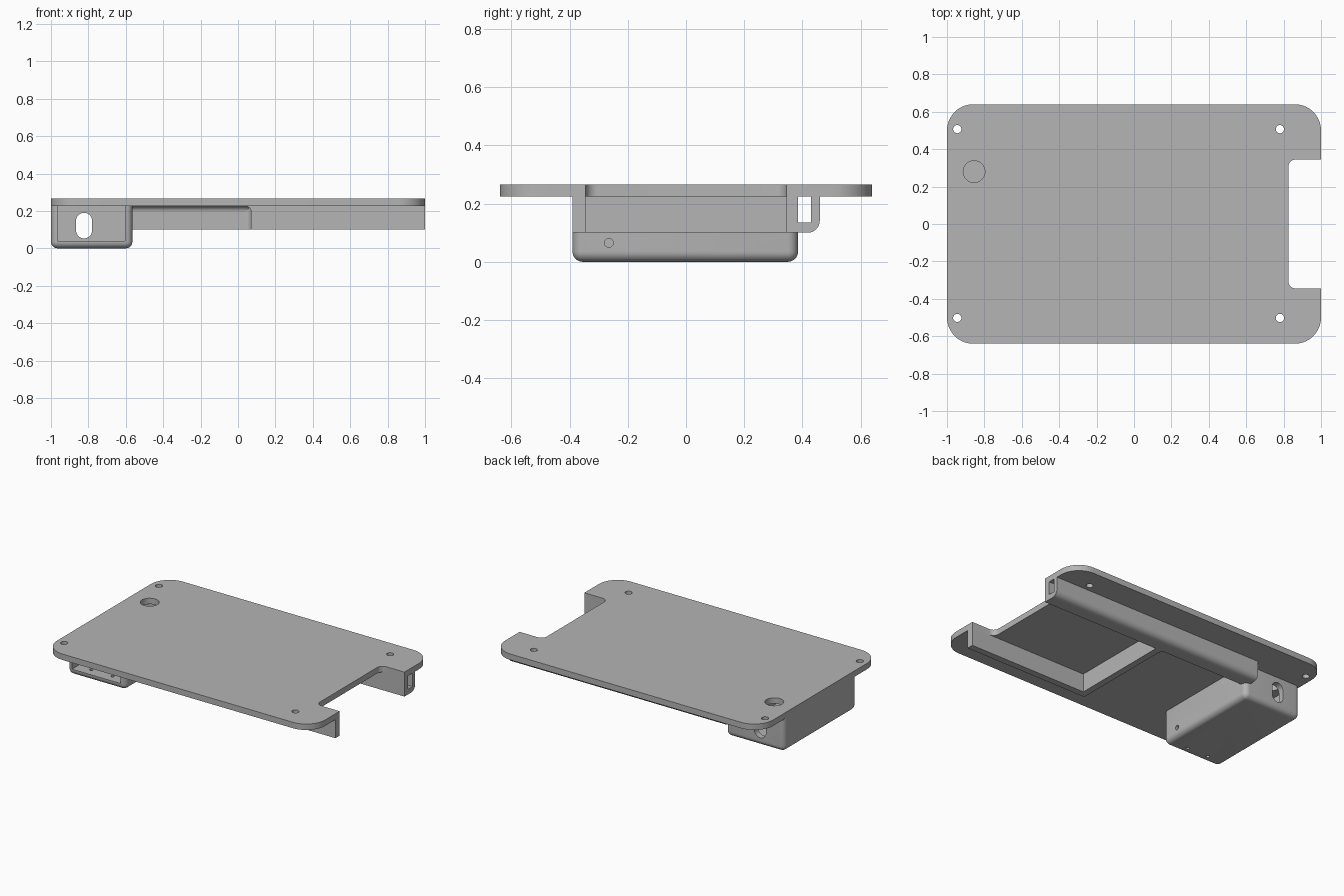
import bpy, bmesh, math
from mathutils import Vector

if "Cube" in bpy.data.objects:
    bpy.data.objects.remove(bpy.data.objects["Cube"], do_unlink=True)

GREY = (0.46, 0.46, 0.46, 1)
grey = bpy.data.materials.new("plain grey")
grey.use_nodes = True
grey.diffuse_color = GREY
grey.node_tree.nodes["Principled BSDF"].inputs["Base Color"].default_value = GREY

TOP, UNDER, RAIL = 0.265, 0.225, 0.10      # plate top, plate underside, rail bottom


def finish(bm, name):
    bmesh.ops.recalc_face_normals(bm, faces=bm.faces[:])
    mesh = bpy.data.meshes.new(name)
    bm.to_mesh(mesh)
    bm.free()
    ob = bpy.data.objects.new(name, mesh)
    bpy.context.collection.objects.link(ob)
    mesh.materials.append(grey)
    return ob


def arc(cx, cy, r, a0, a1, n=10):
    """Points on an arc, angles in degrees."""
    angles = [math.radians(a0 + (a1 - a0) * i / n) for i in range(n + 1)]
    return [(cx + r * math.cos(a), cy + r * math.sin(a)) for a in angles]


def prism(name, points, axis, lo, hi):
    """Extrude a 2D profile along an axis: x takes (y, z), y takes (x, z), z takes (x, y)."""
    place = {"x": lambda u, v, w: (w, u, v),
             "y": lambda u, v, w: (u, w, v),
             "z": lambda u, v, w: (u, v, w)}[axis]
    bm = bmesh.new()
    face = bm.faces.new([bm.verts.new(place(u, v, lo)) for u, v in points])
    ext = bmesh.ops.extrude_face_region(bm, geom=[face])["geom"]
    shift = Vector(place(0, 0, hi - lo))
    bmesh.ops.translate(bm, vec=shift, verts=[g for g in ext if isinstance(g, bmesh.types.BMVert)])
    return finish(bm, name)


def box(name, x0, x1, y0, y1, z0, z1):
    return prism(name, [(x0, y0), (x1, y0), (x1, y1), (x0, y1)], "z", z0, z1)


def cylinder(axis, u, v, r, lo, hi, n=32):
    return prism("hole_cutter", arc(u, v, r, 0, 360, n)[:-1], axis, lo, hi)


def cut(ob, cutters):
    """Subtract the cutters from a part and delete them."""
    bpy.context.view_layer.objects.active = ob
    for c in cutters:
        c.hide_render = True
        mod = ob.modifiers.new("cut", "BOOLEAN")
        mod.operation, mod.solver, mod.object = "DIFFERENCE", "EXACT", c
        bpy.ops.object.modifier_apply(modifier=mod.name)
        bpy.data.objects.remove(c, do_unlink=True)


# Top plate: rounded corners and a notch in the +x end
R, N, NX, NY = 0.14, 0.04, 0.825, 0.345
outline = (arc(1 - R, 0.64 - R, R, 0, 90) + arc(-1 + R, 0.64 - R, R, 90, 180)
           + arc(-1 + R, -0.64 + R, R, 180, 270) + arc(1 - R, -0.64 + R, R, 270, 360)
           + [(1, -NY)] + arc(NX + N, -NY + N, N, 270, 180)
           + arc(NX + N, NY - N, N, 180, 90) + [(1, NY)])
plate = prism("top_plate", outline, "z", UNDER, TOP)
holes = [cylinder("z", x, y, 0.022, 0.2, 0.3) for x in (-0.945, 0.78) for y in (-0.502, 0.507)]
cut(plate, holes + [cylinder("z", -0.855, 0.28, 0.058, 0.2, 0.3, 48)])

# Housing under the -x end: rounded sides and floor, open at the top and front
bm = bmesh.new()
bmesh.ops.create_cube(bm, size=1)
for v in bm.verts:
    v.co = Vector((-0.7825 + v.co.x * 0.435, v.co.y * 0.775 - 0.0025, (v.co.z + 0.5) * UNDER))
edges = [e for e in bm.edges if not all(v.co.z > 0.2 for v in e.verts)]
bmesh.ops.bevel(bm, geom=edges, offset=0.035, segments=8, profile=0.5, affect="EDGES")
housing = finish(bm, "housing")
slot = (arc(-0.823, 0.147, 0.043, 0, 180, 16) + arc(-0.823, 0.096, 0.043, 180, 360, 16))
cut(housing, [box("cavity_cutter", -0.965, -0.605, -0.6, 0.345, 0.04, 0.3),
              prism("slot_cutter", slot, "y", 0.3, 0.5),
              cylinder("x", -0.265, 0.065, 0.015, -0.65, -0.5),
              cylinder("z", -0.705, -0.33, 0.011, -0.1, 0.1),
              cylinder("z", -0.865, -0.33, 0.011, -0.1, 0.1)])

# Back rail: a channel with a rounded outer lower edge
channel = ([(0.345, UNDER), (0.345, RAIL)] + arc(0.418, RAIL + 0.042, 0.042, 270, 360)
           + [(0.46, UNDER), (0.43, UNDER), (0.43, 0.135), (0.385, 0.135), (0.385, UNDER)])
rail = prism("back_rail", channel, "x", -0.605, 1)

# Front rail and cross wall
front = box("front_rail", 0.07, 1, -0.39, -0.345, RAIL, UNDER)
wall = box("cross_wall", 0.07, 0.115, -0.345, 0.345, RAIL, UNDER)

# Concave fillets where the wall and back rail meet the plate
F = 0.03
wall_fillet = prism("wall_fillet", [(0.07, UNDER)] + arc(0.07 - F, UNDER - F, F, 0, 90),
                    "y", -0.39, 0.345)
rail_fillet = prism("rail_fillet", [(0.345, UNDER)] + arc(0.345 - F, UNDER - F, F, 0, 90),
                    "x", -0.565, 0.07)
corner_fillet = prism("corner_fillet", [(0.07, 0.345)] + arc(0.07 - F, 0.345 - F, F, 0, 90),
                      "z", RAIL, UNDER)

# Smooth curved faces, keep edges sharp
bpy.ops.object.select_all(action="DESELECT")
for ob in (plate, housing, rail, front, wall, wall_fillet, rail_fillet, corner_fillet):
    ob.select_set(True)
    bpy.context.view_layer.objects.active = ob
bpy.ops.object.shade_smooth_by_angle(angle=math.radians(30))
